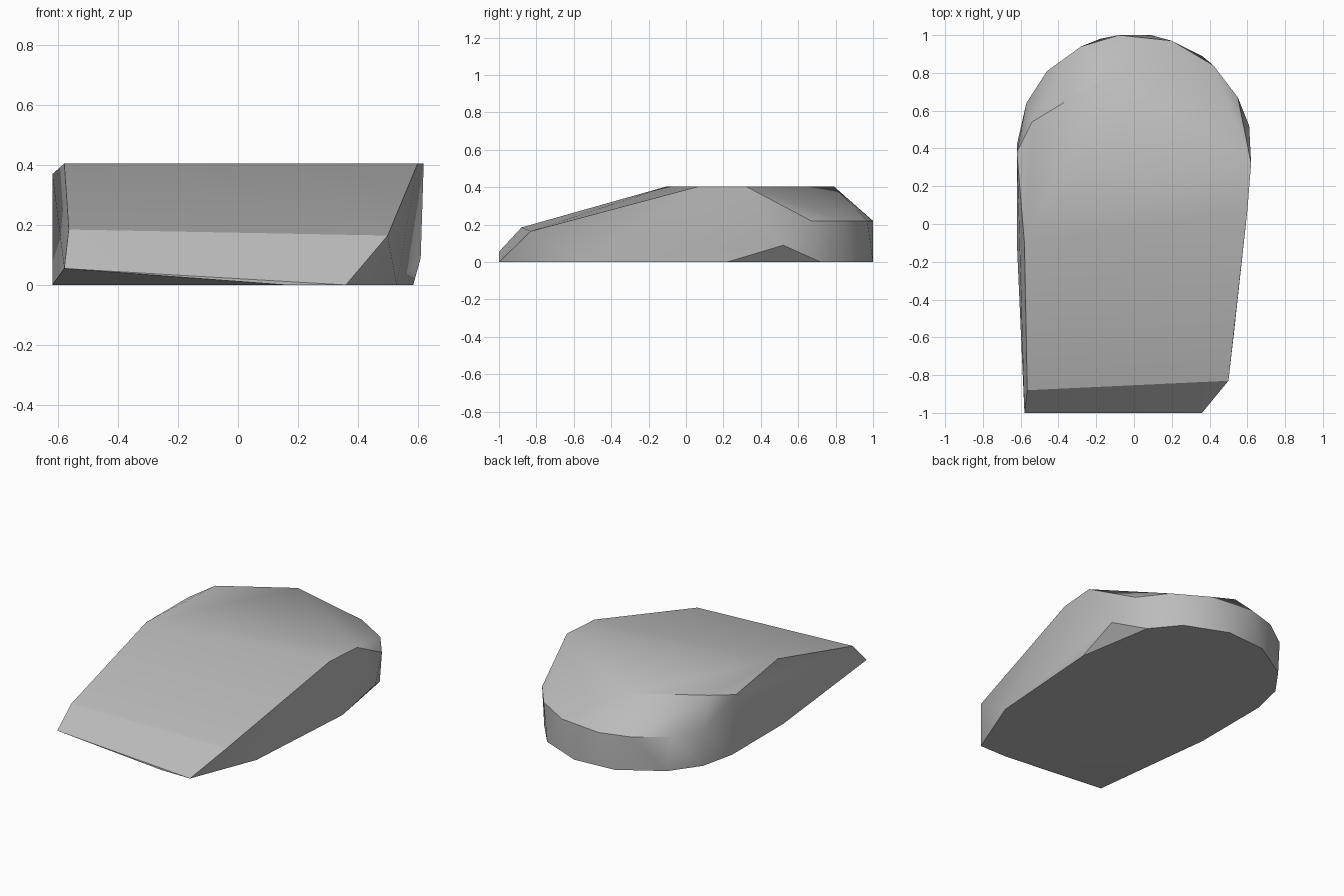
import bpy, bmesh, math

cube = bpy.data.objects.get("Cube")
if cube:
    bpy.data.objects.remove(cube, do_unlink=True)

# Stone colour
stone = bpy.data.materials.new("stone grey")
stone.use_nodes = True
colour = (0.5, 0.5, 0.5, 1)
stone.diffuse_color = colour
stone.node_tree.nodes["Principled BSDF"].inputs["Base Color"].default_value = colour

# Level outlines of the stone: height -> corners
outlines = {
    # footprint
    0.0: [(0.16, -1), (0.36, -1), (0.53, -0.57), (0.585, 0.22), (0.5, 0.72),
          (0.36, 0.89), (0.09, 1), (-0.18, 0.98), (-0.44, 0.82),
          (-0.57, 0.64), (-0.62, 0.42), (-0.62, -0.1)],
    # rounded back rim
    0.22: [(0.55, 0.67), (0.42, 0.84), (0.2, 0.97), (-0.08, 1),
           (-0.28, 0.94), (-0.46, 0.81), (-0.57, 0.64)],
    # flat top
    0.405: [(-0.58, -0.1), (0.6, 0.07), (0.62, 0.32), (-0.13, 0.79), (-0.54, 0.54)],
}
# Chipped corners between the levels
chips = [(-0.58, -1, 0.055), (-0.565, -0.88, 0.185), (0.5, -0.83, 0.165),
         (0.61, 0.52, 0.09), (-0.62, 0.38, 0.37)]

# Wrap the corners in a faceted skin
bm = bmesh.new()
for z, corners in outlines.items():
    for x, y in corners:
        bm.verts.new((x, y, z))
for corner in chips:
    bm.verts.new(corner)
hull = bmesh.ops.convex_hull(bm, input=bm.verts)
loose = {v for v in hull["geom_interior"] + hull["geom_unused"]
         if isinstance(v, bmesh.types.BMVert)}
bmesh.ops.delete(bm, geom=list(loose), context="VERTS")
bmesh.ops.dissolve_limit(bm, angle_limit=math.radians(1), verts=bm.verts, edges=bm.edges)
bmesh.ops.recalc_face_normals(bm, faces=bm.faces)

mesh = bpy.data.meshes.new("rock")
bm.to_mesh(mesh)
bm.free()
mesh.materials.append(stone)
rock = bpy.data.objects.new("rock", mesh)
bpy.context.collection.objects.link(rock)

# Soft shallow facets, crisp main edges
bpy.context.view_layer.objects.active = rock
rock.select_set(True)
bpy.ops.object.shade_smooth_by_angle(angle=math.radians(30))
